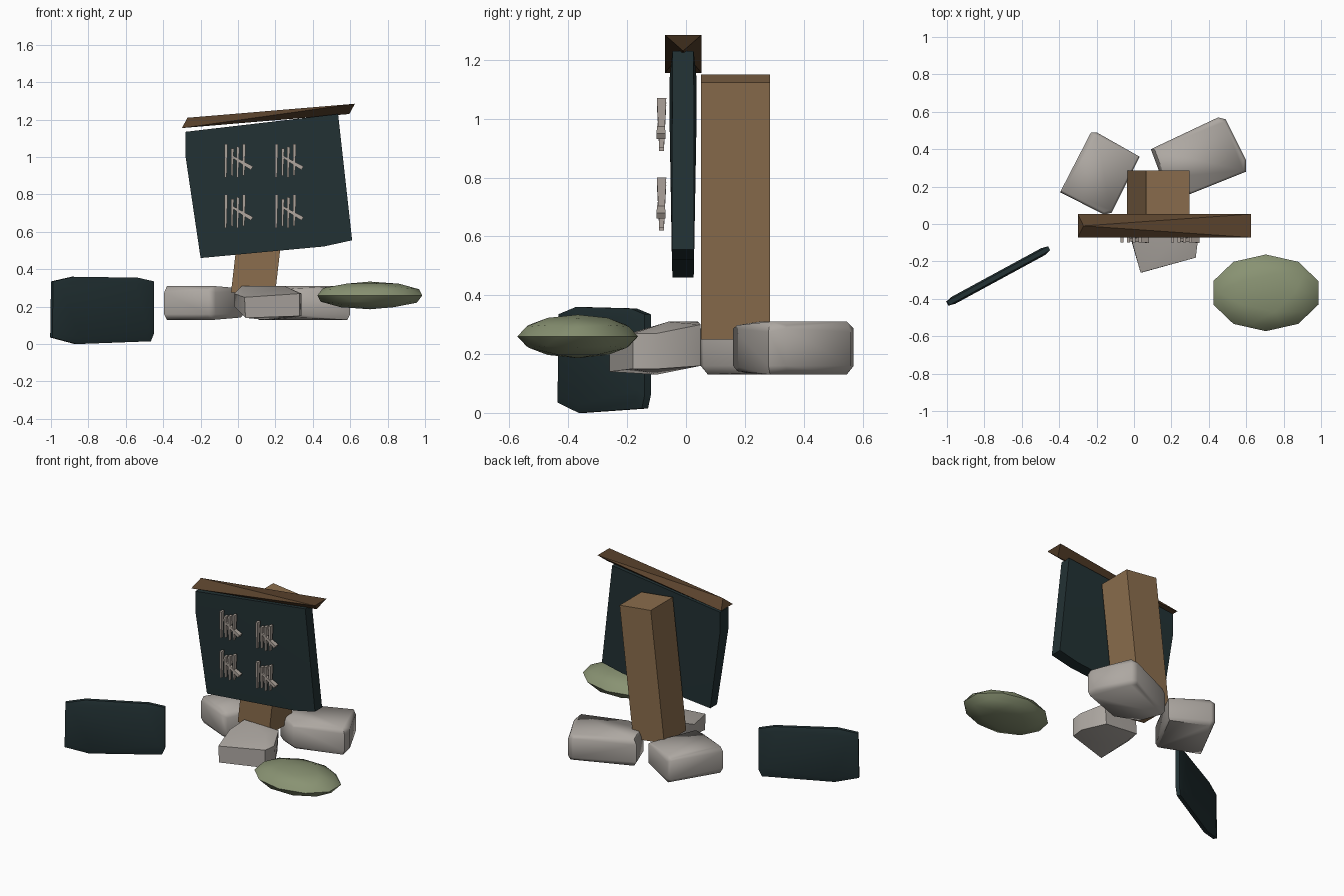
import bpy, bmesh, math
from mathutils import Vector, Matrix

if "Cube" in bpy.data.objects:
    bpy.data.objects.remove(bpy.data.objects["Cube"], do_unlink=True)


def material(name, r, g, b):
    m = bpy.data.materials.new(name)
    m.use_nodes = True
    m.diffuse_color = (r, g, b, 1)
    m.node_tree.nodes["Principled BSDF"].inputs["Base Color"].default_value = (r, g, b, 1)
    return m


SLATE = material("dark_slate", 0.016, 0.031, 0.034)
WOOD = material("light_wood", 0.26, 0.155, 0.075)
ROOF = material("dark_wood", 0.10, 0.054, 0.025)
STONE = material("grey_stone", 0.42, 0.39, 0.36)
CHALK = material("chalk_mark", 0.42, 0.37, 0.33)
MOSS = material("moss_green", 0.25, 0.29, 0.17)


def finish(name, bm, mat, angle=35):
    bmesh.ops.recalc_face_normals(bm, faces=bm.faces[:])
    mesh = bpy.data.meshes.new(name)
    bm.to_mesh(mesh)
    bm.free()
    mesh.materials.append(mat)
    ob = bpy.data.objects.new(name, mesh)
    bpy.context.collection.objects.link(ob)
    bpy.ops.object.select_all(action='DESELECT')
    ob.select_set(True)
    bpy.context.view_layer.objects.active = ob
    bpy.ops.object.shade_smooth_by_angle(angle=math.radians(angle))
    return ob


def hull(name, points, mat, angle=35):
    """Convex solid around the given points."""
    bm = bmesh.new()
    for p in points:
        bm.verts.new(p)
    res = bmesh.ops.convex_hull(bm, input=bm.verts[:])
    loose = [v for v in bm.verts if not v.link_faces]
    bmesh.ops.delete(bm, geom=loose, context='VERTS')
    bmesh.ops.dissolve_limit(bm, angle_limit=0.02, verts=bm.verts[:], edges=bm.edges[:])
    return finish(name, bm, mat, angle)


def rock(name, outline, low, high, shrink=0.93):
    """Rough block: outline with a slightly smaller top and bottom."""
    c = sum((Vector(p) for p in outline), Vector((0, 0))) / len(outline)
    pts = []
    for i, p in enumerate(outline):
        q = c + (Vector(p) - c) * shrink
        wobble = 0.012 * (i % 2)
        pts += [(p[0], p[1], low + 0.03), (p[0], p[1], high - 0.035 + wobble),
                (q.x, q.y, low + wobble), (q.x, q.y, high - wobble)]
    return hull(name, pts, STONE, 50)


# Leaning post
bm = bmesh.new()
bmesh.ops.create_cube(bm, size=1, matrix=Matrix.Translation((0.13, 0.168, 0.7))
                      @ Matrix.Rotation(math.radians(6.6), 4, 'Y')
                      @ Matrix.Diagonal((0.235, 0.235, 0.88, 1)))
finish("post", bm, WOOD)

# Tilted board: corners as x, z, half thickness
corners = [(-0.2, 0.46, 0.036), (0.46, 0.522, 0.038), (0.61, 0.555, 0.038),
           (0.535, 1.23, 0.036), (-0.28, 1.135, 0.046), (-0.28, 1.0, 0.046)]
hull("board", [(x, s * t - 0.01, z) for x, z, t in corners for s in (-1, 1)], SLATE)

# Twisted cap: peaked at one end, hollow peak at the other
cap = [(-0.27, -0.01, 1.21), (0.595, -0.01, 1.23)]
cap += [(x, y, z) for x, z in ((-0.3, 1.155), (0.625, 1.285)) for y in (-0.072, 0.053)]
hull("board_cap", cap, ROOF, 30)


# Tally marks: tapered strokes plus one slanted stroke per group
def stroke(name, top, bottom, wide, narrow):
    a, b = Vector(top), Vector(bottom)
    side = (a - b).cross(Vector((0, 1, 0))).normalized()
    pts = []
    for p, half, depth in ((a, wide, 0.016), (b, narrow, 0.008)):
        for s in (-1, 1):
            for d in (-1, 1):
                pts.append(p + side * half * s + Vector((0, depth * d, 0)))
    hull(name, pts, CHALK)


for row, gz in (("upper", 0.89), ("lower", 0.62)):
    for col, gx in (("right", 0.0), ("left", 0.27)):
        for i, (x, lo, hi) in enumerate([(-0.063, 0, 0.18), (-0.03, 0.01, 0.155),
                                         (0.0, 0, 0.165), (0.033, 0.01, 0.18)]):
            stroke(f"tally_{row}_{col}_{i + 1}", (gx + x, -0.083, gz + hi),
                   (gx + x - 0.003, -0.083, gz + lo), 0.008, 0.005)
        stroke(f"tally_{row}_{col}_slash", (gx + 0.075, -0.085, gz + 0.05),
               (gx - 0.035, -0.085, gz + 0.115), 0.011, 0.006)

# Stones around the foot
rock("stone_back_left", [(0.09, 0.4), (0.45, 0.57), (0.49, 0.56), (0.6, 0.34),
                         (0.6, 0.28), (0.3, 0.16), (0.15, 0.24)], 0.13, 0.31)
rock("stone_back_right", [(-0.395, 0.17), (-0.23, 0.49), (-0.2, 0.49),
                          (0.03, 0.36), (-0.12, 0.06), (-0.16, 0.05)], 0.13, 0.31)
hull("stone_front", [(0.04, -0.26, 0.14), (0.035, -0.26, 0.25), (0.33, -0.18, 0.15),
                     (0.33, -0.18, 0.27), (0.34, -0.09, 0.15), (0.34, -0.1, 0.27),
                     (0.26, 0.05, 0.16), (0.27, 0.05, 0.3), (-0.02, -0.07, 0.2),
                     (-0.02, -0.06, 0.27), (0.02, 0.05, 0.18), (0.02, 0.04, 0.31),
                     (0.25, -0.06, 0.31), (0.14, -0.1, 0.13)], STONE, 50)

# Moss cushion
bm = bmesh.new()
bmesh.ops.create_icosphere(bm, subdivisions=2, radius=1,
                           matrix=Matrix.Translation((0.705, -0.368, 0.26))
                           @ Matrix.Diagonal((0.295, 0.205, 0.074, 1)))
finish("moss_cushion", bm, MOSS, 40)

# Loose slab: rounded outline in its own plane, thinner at the rim
outline = [(-0.31, 0.035), (-0.16, 0.0), (0.29, 0.015), (0.31, 0.06),
           (0.31, 0.335), (0.21, 0.355), (-0.18, 0.36), (-0.305, 0.335)]
place = Matrix.Translation((-0.726, -0.278, 0)) @ Matrix.Rotation(math.radians(28.5), 4, 'Z')
pts = []
for u, z in outline:
    for s in (-1, 1):
        pts.append(place @ Vector((u, s * 0.012, z)))
        pts.append(place @ Vector((u * 0.88, s * 0.021, 0.18 + (z - 0.18) * 0.85)))
hull("loose_slab", pts, SLATE, 50)
